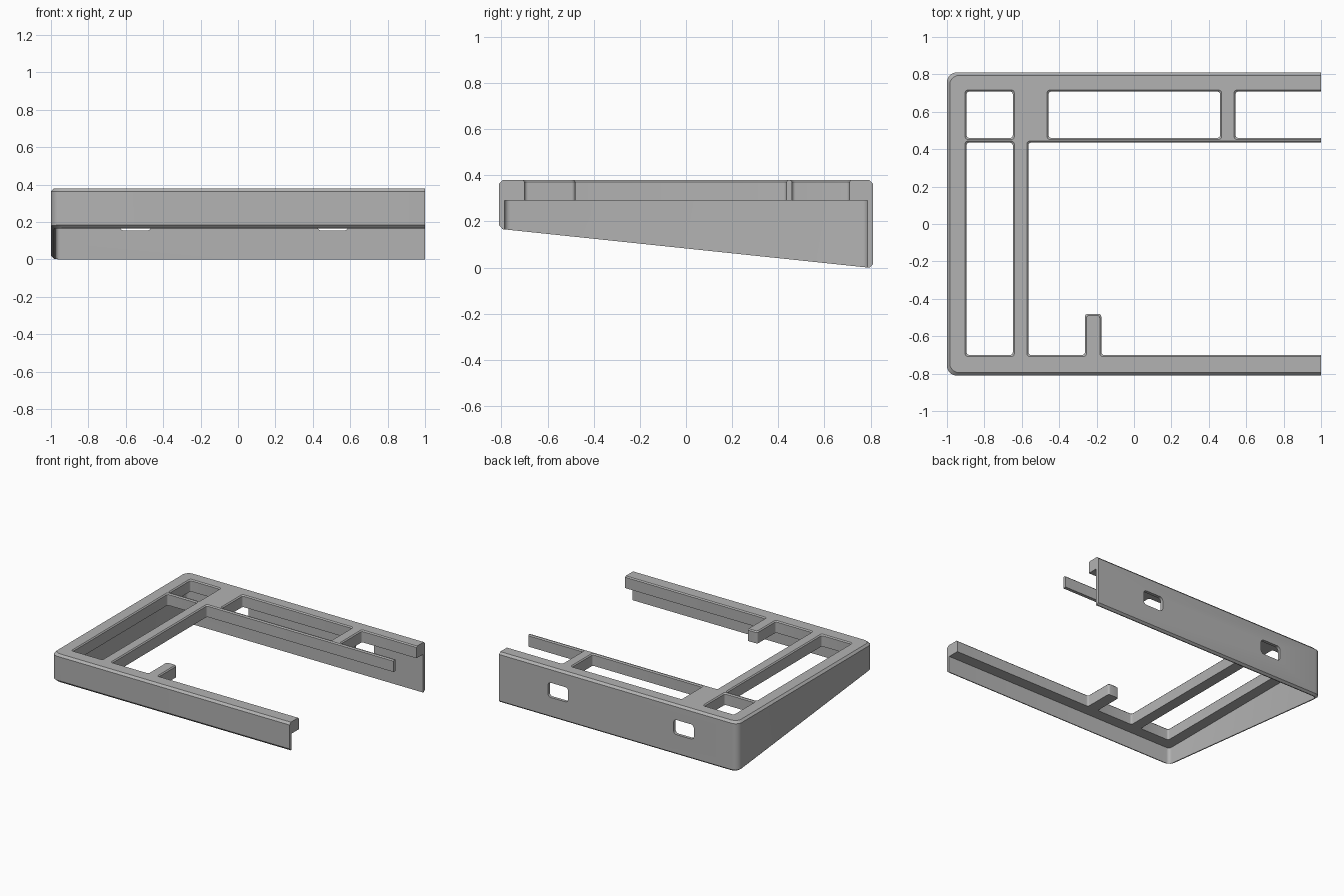
import bpy, bmesh, math
from mathutils import Vector

if "Cube" in bpy.data.objects:
    bpy.data.objects.remove(bpy.data.objects["Cube"])

TOP, DECK = 0.38, 0.29          # top of the frame, underside of the deck
END = 1.0                       # open end of the frame

grey = bpy.data.materials.new("plain grey")
grey.diffuse_color = (0.45, 0.45, 0.45, 1)
grey.use_nodes = True
grey.node_tree.nodes["Principled BSDF"].inputs["Base Color"].default_value = grey.diffuse_color


def rounded(corners, radius, grow, steps=5):
    """Offset a right-angled outline (counter-clockwise) and round its corners."""
    pts = [Vector(c) for c in corners]
    out = []
    for i, p in enumerate(pts):
        a = (p - pts[i - 1]).normalized()
        b = (pts[(i + 1) % len(pts)] - p).normalized()
        p = p + Vector((a.y + b.y, -a.x - b.x)) * grow
        for k in range(steps + 1):
            t = math.pi / 2 * k / steps
            out.append(p - a * radius * (1 - math.sin(t)) + b * radius * (1 - math.cos(t)))
    return out


def rect(x0, x1, y0, y1):
    return [(x0, y0), (x1, y0), (x1, y1), (x0, y1)]


def prism(name, corners, radius, levels):
    """Stack rounded outlines; each level is (height or function of y, offset)."""
    bm = bmesh.new()
    loops = []
    for z, grow in levels:
        loops.append([bm.verts.new((p.x, p.y, z(p.y) if callable(z) else z))
                      for p in rounded(corners, radius, grow)])
    n = len(loops[0])
    for lo, hi in zip(loops, loops[1:]):
        for i in range(n):
            j = (i + 1) % n
            bm.faces.new((lo[i], lo[j], hi[j], hi[i]))
    bm.faces.new(loops[0][::-1])
    bm.faces.new(loops[-1])
    mesh = bpy.data.meshes.new(name)
    bm.to_mesh(mesh)
    bm.free()
    mesh.materials.append(grey)
    ob = bpy.data.objects.new(name, mesh)
    bpy.context.collection.objects.link(ob)
    return ob


def slope(y):
    return (0.79 - y) * 0.105


# Outer wedge with chamfered rims, overlong so that the end is cut square
frame = prism("wedge_frame", rect(-1, 1.3, -0.81, 0.81), 0.05, [
    (slope, -0.015), (lambda y: slope(y) + 0.015, 0), (TOP - 0.016, 0), (TOP, -0.015)])

cutters = [
    prism("end_cutter", rect(END, 1.6, -1, 1), 0.01, [(-0.5, 0), (0.8, 0)]),
    prism("cavity_cutter", rect(-0.977, 1.5, -0.787, 0.787), 0.025, [(-0.3, 0), (DECK, 0)]),
]

# Deck openings, with a slight flare at the top edge
openings = [
    rect(-0.895, -0.648, 0.46, 0.708),
    rect(-0.457, 0.46, 0.46, 0.708),
    rect(0.543, 1.4, 0.46, 0.708),
    rect(-0.895, -0.648, -0.70, 0.435),
    [(-0.565, -0.70), (-0.262, -0.70), (-0.262, -0.48), (-0.175, -0.48),
     (-0.175, -0.70), (1.4, -0.70), (1.4, 0.435), (-0.565, 0.435)],
]
for i, shape in enumerate(openings):
    cutters.append(prism(f"opening_cutter_{i}", shape, 0.015,
                         [(0.22, 0), (TOP - 0.008, 0), (TOP + 0.02, 0.028)]))

# Cable windows in the back wall: prisms laid on their side
for i, x in enumerate((-0.548, 0.506)):
    ob = prism(f"window_cutter_{i}", rect(x - 0.085, x + 0.085, 0.154, 0.265), 0.025,
               [(-0.9, 0), (-0.74, 0)])
    for v in ob.data.vertices:
        v.co = (v.co.x, -v.co.z, v.co.y)
    cutters.append(ob)

# Cut everything out of the wedge
for c in cutters:
    c.hide_render = True
    c.hide_set(True)
    mod = frame.modifiers.new(c.name, 'BOOLEAN')
    mod.operation = 'DIFFERENCE'
    mod.solver = 'EXACT'
    mod.object = c

# Bake the cuts and shade the rounded corners
depsgraph = bpy.context.evaluated_depsgraph_get()
baked = bpy.data.meshes.new_from_object(frame.evaluated_get(depsgraph))
frame.modifiers.clear()
frame.data = baked
for c in cutters:
    bpy.data.objects.remove(c)
bpy.context.view_layer.objects.active = frame
frame.select_set(True)
bpy.ops.object.shade_smooth_by_angle(angle=math.radians(30))
